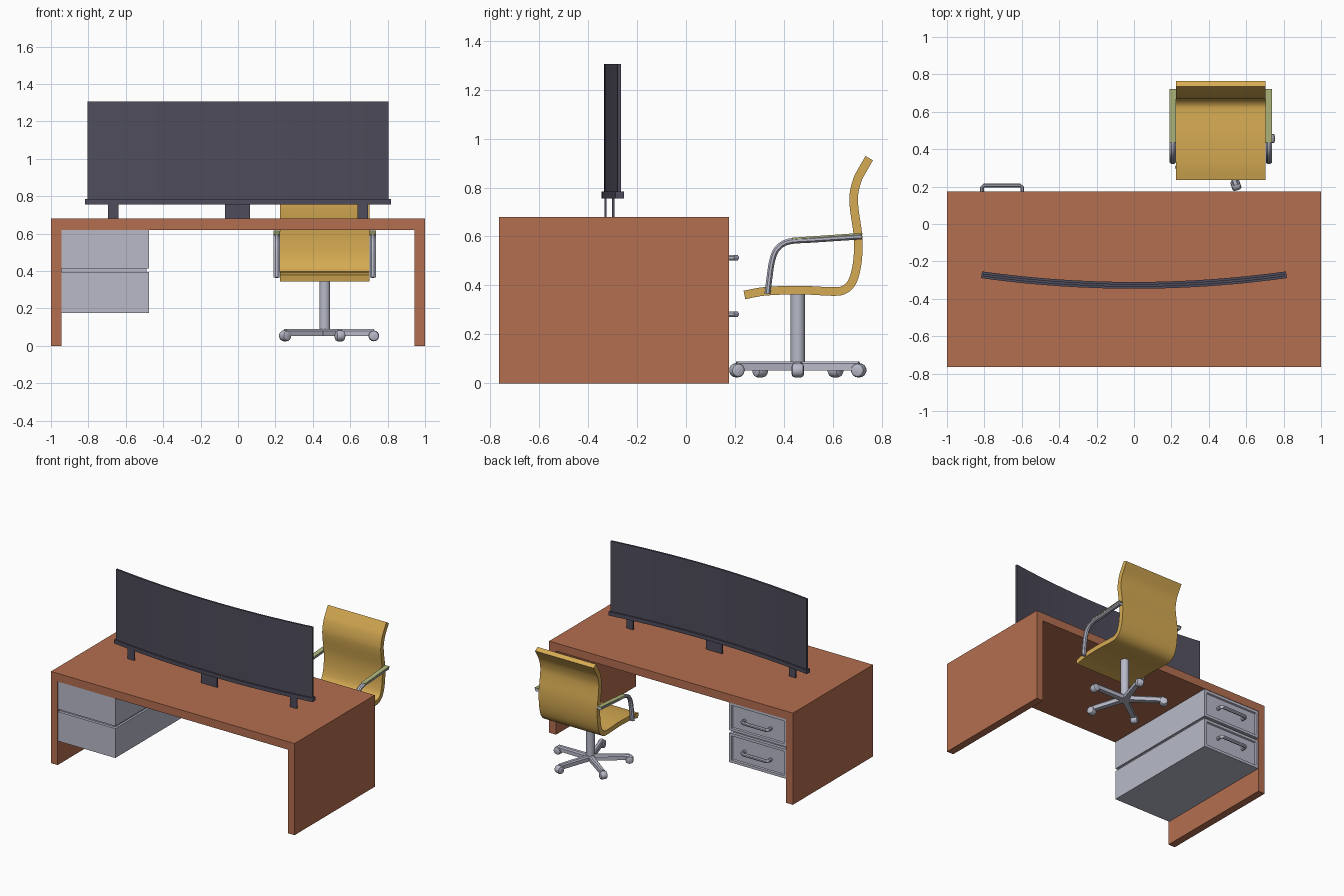
import bpy, bmesh, math
from mathutils import Vector, Matrix

if "Cube" in bpy.data.objects:
    bpy.data.objects.remove(bpy.data.objects["Cube"])


def material(name, rgb):
    m = bpy.data.materials.new(name)
    lin = [((c / 255 + 0.055) / 1.055) ** 2.4 for c in rgb]
    m.diffuse_color = (*lin, 1)
    m.use_nodes = True
    m.node_tree.nodes["Principled BSDF"].inputs["Base Color"].default_value = m.diffuse_color
    return m


WOOD = material("red_brown_wood", (180, 110, 79))
DARK = material("dark_slate", (78, 76, 91))
METAL = material("pale_grey_metal", (184, 186, 201))
YELLOW = material("mustard", (214, 171, 83))
OLIVE = material("olive_pad", (176, 183, 124))


def finish(name, bm, mat, smooth=False):
    bmesh.ops.recalc_face_normals(bm, faces=bm.faces)
    me = bpy.data.meshes.new(name)
    bm.to_mesh(me)
    bm.free()
    me.materials.append(mat)
    if smooth:
        me.shade_smooth()
        me.set_sharp_from_angle(angle=math.radians(35))
    else:
        me.shade_flat()
    ob = bpy.data.objects.new(name, me)
    bpy.context.collection.objects.link(ob)
    return ob


def prism(name, outline, axis, lo, hi, mat, smooth=False):
    """Extrude a 2D outline along x, y or z."""
    place = {"x": lambda p, d: (d, p[0], p[1]),
             "y": lambda p, d: (p[0], d, p[1]),
             "z": lambda p, d: (p[0], p[1], d)}[axis]
    bm = bmesh.new()
    a = [bm.verts.new(place(p, lo)) for p in outline]
    b = [bm.verts.new(place(p, hi)) for p in outline]
    n = len(outline)
    for i in range(n):
        j = (i + 1) % n
        bm.faces.new((a[i], a[j], b[j], b[i]))
    bm.faces.new(a)
    bm.faces.new(b)
    return finish(name, bm, mat, smooth)


def box(name, x, y, z, mat):
    return prism(name, [(x[0], y[0]), (x[1], y[0]), (x[1], y[1]), (x[0], y[1])], "z", z[0], z[1], mat)


def spline(pts, steps):
    """Smooth curve through the points."""
    p = [Vector(q) for q in pts]
    p = [2 * p[0] - p[1]] + p + [2 * p[-1] - p[-2]]
    out = []
    for i in range(1, len(p) - 2):
        a, b, c, d = p[i - 1:i + 3]
        for k in range(steps):
            t = k / steps
            out.append(0.5 * (2 * b + (c - a) * t + (2 * a - 5 * b + 4 * c - d) * t * t
                              + (3 * b - a - 3 * c + d) * t ** 3))
    return out + [p[-2]]


def ribbon(path, half):
    """Closed outline of a path thickened by half on each side."""
    left, right = [], []
    for i, p in enumerate(path):
        t = (path[min(i + 1, len(path) - 1)] - path[max(i - 1, 0)]).normalized()
        n = Vector((-t.y, t.x)) * half
        left.append(p + n)
        right.append(p - n)
    return left + right[::-1]


def sweep(name, path, side, a, b, sides, mat):
    """Tube along a planar path; a is the half size along side, b across it."""
    path, side = [Vector(p) for p in path], Vector(side)
    bm = bmesh.new()
    rings = []
    for i, p in enumerate(path):
        t = (path[min(i + 1, len(path) - 1)] - path[max(i - 1, 0)]).normalized()
        up = side.cross(t)
        r = []
        for k in range(sides):
            ang = 2 * math.pi * (k + 0.5) / sides
            k1 = 1 / math.cos(math.pi / sides)
            r.append(bm.verts.new(p + side * a * k1 * math.cos(ang) + up * b * k1 * math.sin(ang)))
        rings.append(r)
    for r, s in zip(rings, rings[1:]):
        for k in range(sides):
            j = (k + 1) % sides
            bm.faces.new((r[k], r[j], s[j], s[k]))
    bm.faces.new(rings[0])
    bm.faces.new(rings[-1])
    return finish(name, bm, mat, True)


# Desk: one U-shaped profile run front to back
prism("desk", [(-1, 0), (-0.945, 0), (-0.945, 0.62), (0.945, 0.62), (0.945, 0),
               (1, 0), (1, 0.68), (-1, 0.68)], "y", -0.765, 0.175, WOOD)

# Drawers with sunken fronts and bar handles
for label, z0, z1 in (("upper", 0.412, 0.62), ("lower", 0.176, 0.394)):
    ob = box(label + "_drawer", (-0.945, -0.475), (-0.76, 0.172), (z0, z1), METAL)
    bm = bmesh.new()
    bm.from_mesh(ob.data)
    front = [f for f in bm.faces if f.normal.y > 0.9]
    bmesh.ops.inset_region(bm, faces=front, thickness=0.028, depth=0)
    bmesh.ops.inset_region(bm, faces=front, thickness=0.006, depth=-0.01)
    bm.to_mesh(ob.data)
    bm.free()
    zc = (z0 + z1) / 2 - 0.003
    sweep(label + "_handle",
          [(-0.813, 0.16, zc), (-0.813, 0.195, zc), (-0.803, 0.206, zc),
           (-0.607, 0.206, zc), (-0.597, 0.195, zc), (-0.597, 0.16, zc)],
          (0, 0, 1), 0.012, 0.01, 8, METAL)
box("drawer_spacer", (-0.945, -0.49), (-0.74, 0.15), (0.39, 0.415), METAL)


# Curved privacy screen on a ledge with three feet
def arc(half_width):
    return [Vector((x, -0.328 + 0.056 * (x / 0.81) ** 2))
            for x in (half_width * (i / 12 - 1) for i in range(25))]


prism("screen_panel", ribbon(arc(0.805), 0.007), "z", 0.78, 1.305, DARK, True)
prism("screen_ledge", ribbon(arc(0.815), 0.018), "z", 0.756, 0.784, DARK, True)
for label, x, w, y in (("left", -0.667, 0.028, -0.298), ("middle", -0.003, 0.066, -0.329),
                       ("right", 0.667, 0.028, -0.298)):
    box(label + "_screen_foot", (x - w, x + w), (y - 0.005, y + 0.005), (0.68, 0.76), DARK)

# Chair shell: seat and back from one bent sheet
CX, CY = 0.464, 0.457
shell = [(0.239, 0.361), (0.325, 0.376), (0.465, 0.381), (0.6, 0.375), (0.648, 0.383),
         (0.682, 0.42), (0.701, 0.5), (0.703, 0.6), (0.688, 0.71), (0.686, 0.77),
         (0.700, 0.83), (0.72, 0.87), (0.749, 0.92)]
prism("chair_shell", ribbon(spline(shell, 4), 0.0175), "x", CX - 0.24, CX + 0.24, YELLOW, True)

# Arms with a thin pad on top
arm = spline([(0.333, 0.365), (0.341, 0.43), (0.352, 0.50), (0.373, 0.55),
              (0.42, 0.579), (0.52, 0.587), (0.718, 0.6)], 4)
for label, s in (("left", -1), ("right", 1)):
    x = CX + s * 0.257
    sweep(label + "_arm", [(x, p.x, p.y) for p in arm], (1, 0, 0), 0.0165, 0.012, 8, METAL)
    prism(label + "_arm_pad", [(0.435, 0.588), (0.722, 0.608), (0.722, 0.615), (0.435, 0.595)],
          "x", x - 0.017, x + 0.017, OLIVE)

# Column
circle = [(CX + 0.029 * math.cos(math.tau * i / 20), CY + 0.029 * math.sin(math.tau * i / 20))
          for i in range(20)]
prism("chair_column", circle, "z", 0.053, 0.372, METAL, True)

# Five-legged base with casters
section = [(-0.02, 0.053), (0.02, 0.053), (0.02, 0.08), (0.012, 0.09), (-0.012, 0.09), (-0.02, 0.08)]
for i in range(5):
    turn = Matrix.Translation((CX, CY, 0)) @ Matrix.Rotation(math.tau * i / 5, 4, "Z")
    leg = prism(f"base_leg_{i + 1}", section, "x", 0, 0.262, METAL)
    for v in leg.data.vertices:
        if v.co.x > 0.1:
            v.co.y *= 0.75
    leg.data.transform(turn)

    bm = bmesh.new()
    bmesh.ops.create_cone(bm, cap_ends=True, segments=14, radius1=0.029, radius2=0.029, depth=0.05)
    rims = [e for e in bm.edges if abs(e.verts[0].co.z - e.verts[1].co.z) < 1e-5]
    bmesh.ops.bevel(bm, geom=rims, offset=0.012, segments=2, profile=0.5, affect="EDGES")
    bm.transform(turn @ Matrix.Translation((0.262, 0, 0.053)) @ Matrix.Rotation(math.pi / 2, 4, "X"))
    finish(f"caster_{i + 1}", bm, METAL, True)
